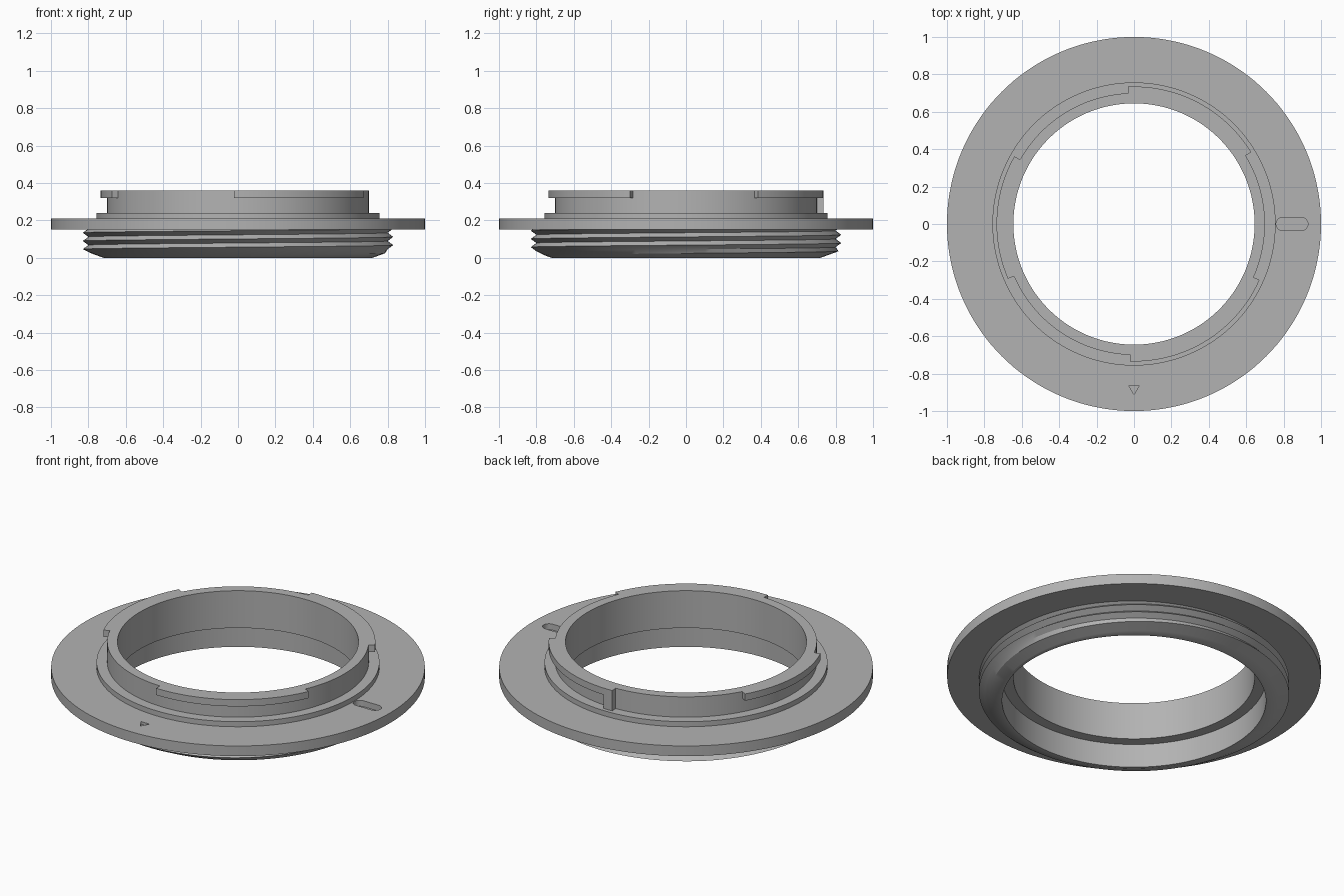
import bpy
import bmesh
from math import sin, cos, pi, radians

SEGMENTS = 144

if "Cube" in bpy.data.objects:
    bpy.data.objects.remove(bpy.data.objects["Cube"], do_unlink=True)

metal = bpy.data.materials.new("grey metal")
metal.use_nodes = True
GREY = (0.45, 0.45, 0.45, 1)
metal.diffuse_color = GREY
metal.node_tree.nodes["Principled BSDF"].inputs["Base Color"].default_value = GREY


def finish(name, bm):
    """Clean the mesh and turn it into an object."""
    bmesh.ops.remove_doubles(bm, verts=bm.verts[:], dist=1e-5)
    bmesh.ops.recalc_face_normals(bm, faces=bm.faces[:])
    mesh = bpy.data.meshes.new(name)
    bm.to_mesh(mesh)
    bm.free()
    mesh.materials.append(metal)
    obj = bpy.data.objects.new(name, mesh)
    bpy.context.collection.objects.link(obj)
    return obj


def smooth(obj):
    bpy.ops.object.select_all(action='DESELECT')
    obj.select_set(True)
    bpy.context.view_layer.objects.active = obj
    bpy.ops.object.shade_smooth_by_angle(angle=radians(25))


def sweep(name, profile, start=0, end=360, closed=True):
    """Turn a profile, a function of angle giving (radius, z), about z."""
    bm = bmesh.new()
    full = end - start == 360
    steps = max(2, round(SEGMENTS * (end - start) / 360))
    rings = []
    for i in range(steps + 1):
        a = radians(start + (end - start) * i / steps)
        rings.append([bm.verts.new((r * cos(a), r * sin(a), z)) for r, z in profile(a)])
    n = len(rings[0])
    for p, q in zip(rings, rings[1:]):
        for j in range(n if closed else n - 1):
            k = (j + 1) % n
            bm.faces.new((p[j], q[j], q[k], p[k]))
    if not full:
        bm.faces.new(rings[0])
        bm.faces.new(rings[-1])
    return finish(name, bm)


def prism(name, outline, z0, z1):
    bm = bmesh.new()
    low = bm.faces.new([bm.verts.new((x, y, z0)) for x, y in outline])
    top = bmesh.ops.extrude_face_region(bm, geom=[low])["geom"]
    verts = [v for v in top if isinstance(v, bmesh.types.BMVert)]
    bmesh.ops.translate(bm, verts=verts, vec=(0, 0, z1 - z0))
    return finish(name, bm)


def cut(obj, cutter):
    mod = obj.modifiers.new("cut", 'BOOLEAN')
    mod.operation = 'DIFFERENCE'
    mod.solver = 'EXACT'
    mod.object = cutter
    bpy.context.view_layer.objects.active = obj
    bpy.ops.object.modifier_apply(modifier=mod.name)
    bpy.data.objects.remove(cutter, do_unlink=True)


# Flange, raised step and neck in one turned body
BODY = [(0.645, 0.14), (0.645, 0.36), (0.70, 0.36), (0.70, 0.24), (0.757, 0.24),
        (0.757, 0.21), (1, 0.21), (1, 0.15), (0.75, 0.15), (0.75, 0.14)]
body = sweep("mount_ring", lambda a: BODY)

# Locking slot with round ends, and the triangular index mark
slot = [(0.895 + 0.035 * cos(radians(t)), 0.035 * sin(radians(t))) for t in range(-90, 91, 15)]
slot += [(0.795 + 0.035 * cos(radians(t)), 0.035 * sin(radians(t))) for t in range(90, 271, 15)]
cut(body, prism("slot_cutter", slot, 0.175, 0.23))
cut(body, prism("mark_cutter", [(-0.028, -0.863), (0, -0.912), (0.028, -0.863)], 0.195, 0.23))
smooth(body)

# Three bayonet tabs around the neck, and one stop below a tab
TAB = [(0.695, 0.32), (0.735, 0.32), (0.735, 0.36), (0.695, 0.36)]
for i, (start, end) in enumerate([(31.5, 92.5), (150.5, 203.5), (268.4, 336)]):
    smooth(sweep(f"bayonet_tab_{i + 1}", lambda a: TAB, start, end))
STOP = [(0.695, 0.24), (0.735, 0.24), (0.735, 0.32), (0.695, 0.32)]
smooth(sweep("tab_stop", lambda a: STOP, 88, 92.5))

# Screw thread: a helical zigzag with a chamfered lead-in and a counterbore
PITCH, TIP, ROOT, TOP = 0.044, 0.83, 0.80, 0.15


def thread(a):
    rise = PITCH * (a / (2 * pi) + 0.54)
    points = [(0.706, 0.14), (0.706, 0), (0.72, 0)]
    for k in range(-4, 9):
        z = min(max(rise + k * PITCH / 2, 0), TOP)
        phase = ((z - rise) / PITCH) % 1
        r = ROOT + (TIP - ROOT) * abs(2 * phase - 1)
        points.append((min(r, 0.72 + 2.75 * z), z))
    return points


smooth(sweep("screw_thread", thread, closed=False))
